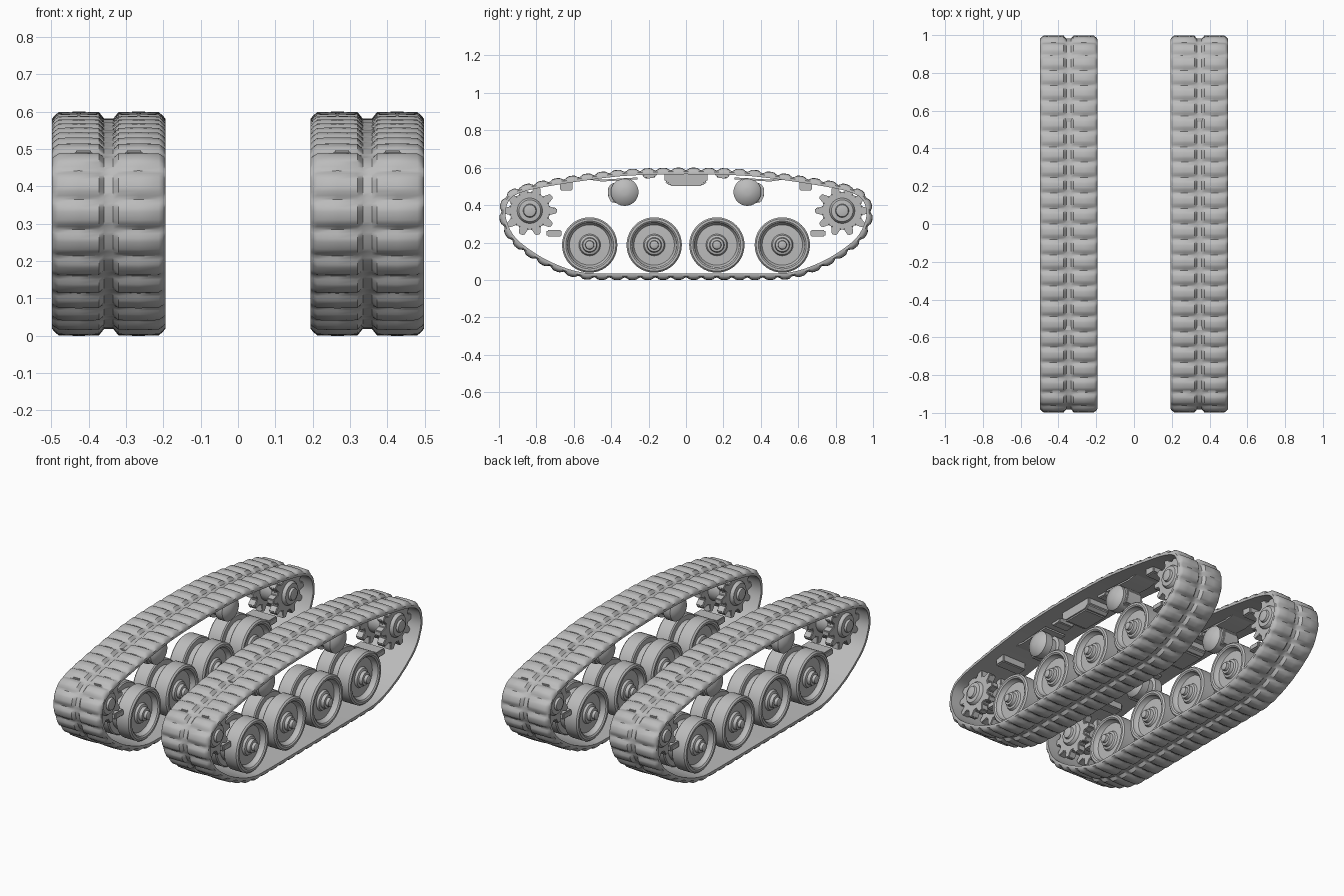
import bpy, bmesh, math
from mathutils import Vector

if "Cube" in bpy.data.objects:
    bpy.data.objects.remove(bpy.data.objects["Cube"])

grey = bpy.data.materials.new("track_grey")
grey.diffuse_color = (0.5, 0.5, 0.5, 1)
grey.use_nodes = True
grey.node_tree.nodes["Principled BSDF"].inputs["Base Color"].default_value = grey.diffuse_color
CX = 0.346          # track centre distance from x = 0
HALF_W = 0.152      # half width of a belt


def finish(bm, name, angle=35):
    bmesh.ops.recalc_face_normals(bm, faces=bm.faces)
    mesh = bpy.data.meshes.new(name)
    bm.to_mesh(mesh)
    bm.free()
    ob = bpy.data.objects.new(name, mesh)
    bpy.context.collection.objects.link(ob)
    mesh.materials.append(grey)
    bpy.ops.object.select_all(action='DESELECT')
    ob.select_set(True)
    bpy.context.view_layer.objects.active = ob
    bpy.ops.object.shade_smooth_by_angle(angle=math.radians(angle))
    return ob


def spline_loop(pts, count):
    """Closed smooth curve through pts, resampled evenly."""
    n, dense = len(pts), []
    for i in range(n):
        a, b, c, d = (pts[(i + k) % n] for k in (-1, 0, 1, 2))
        for k in range(24):
            t = k / 24
            m1, m2 = (c - a) / 2, (d - b) / 2
            dense.append(b * (2*t**3 - 3*t*t + 1) + m1 * (t**3 - 2*t*t + t)
                         + c * (3*t*t - 2*t**3) + m2 * (t**3 - t*t))
    dense.append(dense[0])
    total = sum((q - p).length for p, q in zip(dense, dense[1:]))
    out, walked, step = [], 0, total / count
    for p, q in zip(dense, dense[1:]):
        seg = (q - p).length
        while len(out) < count and len(out) * step <= walked + seg:
            out.append(p.lerp(q, (len(out) * step - walked) / seg))
        walked += seg
    return out


def belt(name, cx):
    """Swept belt with a pair of raised pads on each link."""
    half = [(0, .585), (.3, .578), (.5, .557), (.7, .527), (.86, .495), (.95, .452),
            (.984, .375), (.973, .295), (.92, .205), (.8, .115), (.68, .056),
            (.57, .023), (.45, .015), (0, .015)]
    pts = [Vector(p) for p in half] + [Vector((-y, z)) for y, z in half[-2:0:-1]]
    ridge = [0, .35, .85, 1, 1, 1, .85, .35]
    path = spline_loop(pts, 54 * len(ridge))
    # across the belt: position, base offset, pad height
    side = [(.012, -.004, 0), (.026, 0, .95), (.08, .001, 1), (.134, 0, .95),
            (.145, -.002, .45), (HALF_W, -.006, .1)]
    cols = [(-x, b, h) for x, b, h in reversed(side)] + side
    bm = bmesh.new()
    rings, n = [], len(path)
    for i, p in enumerate(path):
        t = (path[(i + 1) % n] - path[i - 1]).normalized()
        nrm = Vector((-t.y, t.x))
        r = ridge[i % len(ridge)]
        offs = [(x, b + h * r * .014) for x, b, h in cols]
        offs += [(HALF_W, -.020), (-HALF_W, -.020)]
        ring = []
        for x, o in offs:
            q = p + nrm * o
            ring.append(bm.verts.new((cx + x, q.x, q.y)))
        rings.append(ring)
    for i in range(n):
        a, b = rings[i], rings[(i + 1) % n]
        for k in range(len(a)):
            m = (k + 1) % len(a)
            bm.faces.new((a[k], a[m], b[m], b[k]))
    return finish(bm, name, 40)


def lathe(name, profile, cx, cy, cz, seg=40, mirror=True):
    """Solid of revolution about x; the half profile is mirrored."""
    prof = profile + [(-x, r) for x, r in reversed(profile)]
    bm = bmesh.new()
    rings = [[bm.verts.new((cx + x, cy + r * math.cos(a * math.tau / seg),
                            cz + r * math.sin(a * math.tau / seg)))
              for a in range(seg)] for x, r in prof]
    for a, b in zip(rings, rings[1:]):
        for k in range(seg):
            m = (k + 1) % seg
            bm.faces.new((a[k], a[m], b[m], b[k]))
    bm.faces.new(rings[0])
    bm.faces.new(rings[-1])
    return finish(bm, name)


def plate(name, outline, x0, x1, bevel=0):
    """Extrude a y-z outline along x."""
    bm = bmesh.new()
    f = bm.faces.new([bm.verts.new((x0, y, z)) for y, z in outline])
    ext = bmesh.ops.extrude_face_region(bm, geom=[f])
    bmesh.ops.translate(bm, vec=(x1 - x0, 0, 0),
                        verts=[v for v in ext['geom'] if isinstance(v, bmesh.types.BMVert)])
    if bevel:
        bmesh.ops.bevel(bm, geom=bm.edges[:], offset=bevel, segments=2, affect='EDGES')
    return finish(bm, name, 30)


WHEEL = [(.138, .014), (.134, .022), (.118, .024), (.116, .036), (.098, .040),
         (.094, .052), (.082, .058), (.080, .108), (.090, .116), (.108, .120),
         (.114, .128), (.114, .140), (.106, .148), (.030, .148), (.024, .142), (.022, .115)]
HUB = [(.125, .020), (.122, .032), (.110, .036), (.108, .058), (.098, .066),
       (.070, .072), (.030, .075)]
ROLLER = [(.095, .015), (.092, .03), (.080, .060), (.066, .074), (.022, .074), (.018, .055)]

for side, s in (("left", -1), ("right", 1)):
    cx = s * CX
    belt(f"{side}_belt", cx)

    # road wheels
    for i, y in enumerate((-.515, -.17, .165, .515)):
        lathe(f"{side}_road_wheel_{i + 1}", WHEEL, cx, y, .187)

    # rounded pad under the middle of the upper run
    plate(f"{side}_centre_pad", [(-.115, .572), (-.115, .525), (-.085, .502),
                                 (.085, .502), (.115, .525), (.115, .572)],
          cx - .075, cx + .075, .008)

    for end, e in (("front", -1), ("rear", 1)):
        # toothed end wheel: two toothed discs on a hub
        cy, cz, teeth = e * .835, .37, 10
        lathe(f"{side}_{end}_sprocket_hub", HUB, cx, cy, cz)
        gear = []
        for k in range(teeth):
            for f, r in ((-.36, .108), (-.16, .145), (.16, .145), (.36, .108)):
                a = (k + f) * math.tau / teeth
                gear.append((cy + r * math.cos(a), cz + r * math.sin(a) * .93))
        for part, d in (("inner", -1), ("outer", 1)):
            plate(f"{side}_{end}_sprocket_{part}_disc", gear,
                  cx + d * .045, cx + d * .09, .004)

        # guide blocks beside the end wheel
        for nm, y, z, w, h in (("upper", .64, .502, .034, .024), ("lower", .705, .25, .04, .018)):
            plate(f"{side}_{end}_{nm}_guide_block",
                  [(e * y - w, z - h), (e * y + w, z - h), (e * y + w, z + h), (e * y - w, z + h)],
                  cx - .08, cx + .08, .006)

        # return roller with its bracket and arm
        lathe(f"{side}_{end}_return_roller", ROLLER, cx, e * .328, .47)
        plate(f"{side}_{end}_roller_bracket",
              [(e * .33, .405), (e * .40, .415), (e * .418, .45), (e * .418, .49),
               (e * .40, .515), (e * .33, .53)], cx - .05, cx + .05, .005)
        plate(f"{side}_{end}_roller_arm",
              [(e * .26, .538), (e * .45, .526), (e * .56, .542), (e * .56, .55),
               (e * .45, .536), (e * .26, .548)], cx - .07, cx + .07)
        # upper run guide lug
        plate(f"{side}_{end}_guide_lug",
              [(e * .15, .57), (e * .17, .545), (e * .22, .542), (e * .24, .57)],
              cx - .05, cx + .05, .004)
